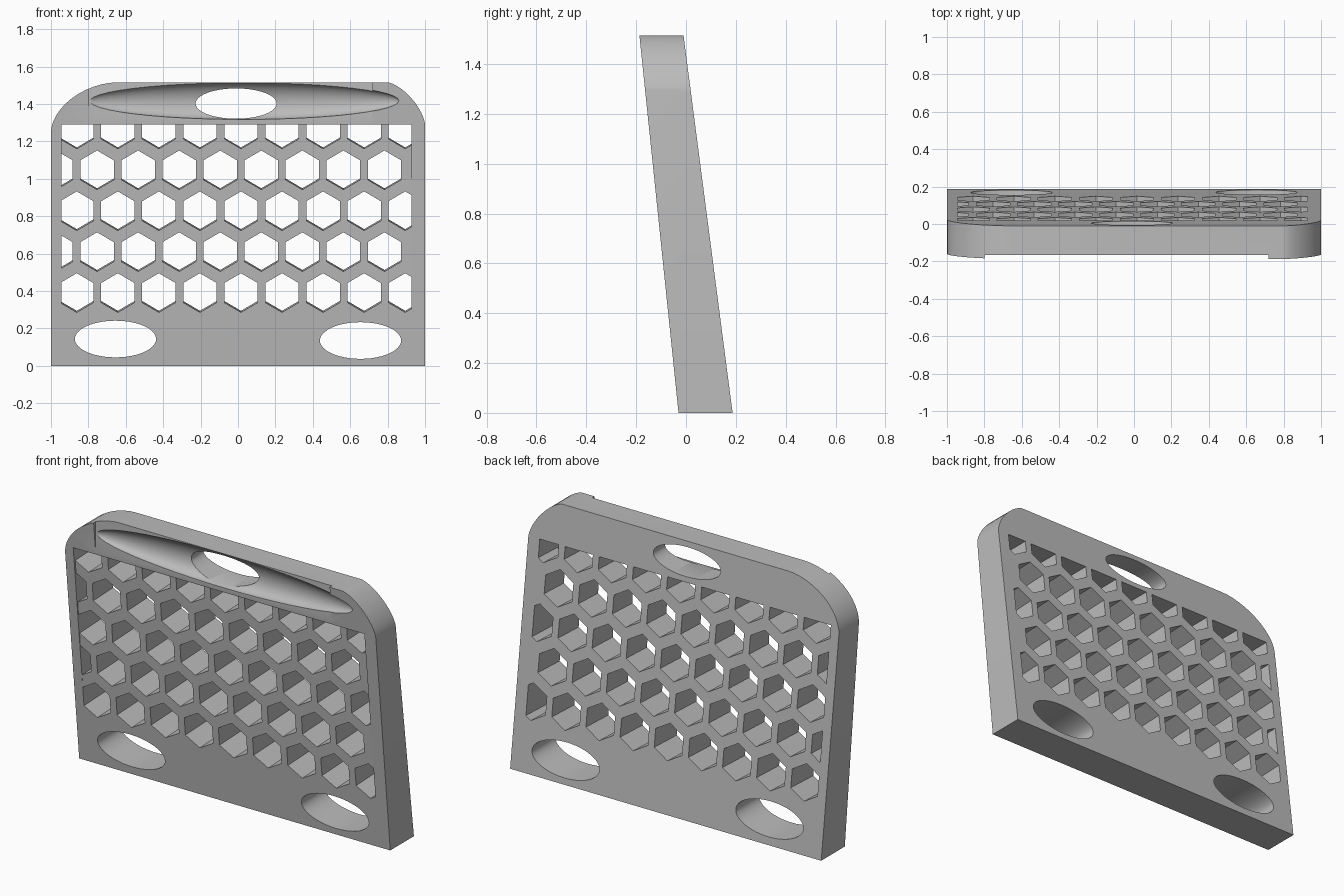
import bpy, bmesh, math
from mathutils import Vector

if "Cube" in bpy.data.objects:
    bpy.data.objects.remove(bpy.data.objects["Cube"])

TOP = 1.515
front_y = lambda z: -0.03 - 0.157 * z / TOP
back_y = lambda z: 0.187 - 0.197 * z / TOP

grey = bpy.data.materials.new("warm_grey")
grey.diffuse_color = (0.5, 0.5, 0.5, 1)
grey.use_nodes = True
grey.node_tree.nodes["Principled BSDF"].inputs["Base Color"].default_value = grey.diffuse_color


def make_object(name, bm):
    bmesh.ops.recalc_face_normals(bm, faces=bm.faces)
    mesh = bpy.data.meshes.new(name)
    bm.to_mesh(mesh)
    bm.free()
    mesh.materials.append(grey)
    obj = bpy.data.objects.new(name, mesh)
    bpy.context.collection.objects.link(obj)
    return obj


def add_prism(bm, outline, y0, y1):
    """Prism from an (x, z) outline; y0 and y1 give the end depth at height z."""
    a = [bm.verts.new((x, y0(z), z)) for x, z in outline]
    b = [bm.verts.new((x, y1(z), z)) for x, z in outline]
    bm.faces.new(a)
    bm.faces.new(b[::-1])
    n = len(a)
    for i in range(n):
        j = (i + 1) % n
        bm.faces.new((a[i], b[i], b[j], a[j]))


def boolean(target, cutter, operation="DIFFERENCE"):
    cutter.hide_render = True
    mod = target.modifiers.new("cut", "BOOLEAN")
    mod.operation = operation
    mod.solver = "EXACT"
    mod.object = cutter
    bpy.context.view_layer.objects.active = target
    bpy.ops.object.modifier_apply(modifier=mod.name)
    bpy.data.objects.remove(cutter)


def ellipse(cx, cz, rx, rz, n, start=0.0):
    return [(cx + rx * math.cos(start + math.tau * i / n),
             cz + rz * math.sin(start + math.tau * i / n)) for i in range(n)]


def corner(cx, cz, rx, rz, power, n=12):
    """Corner curve from the side edge up to the top edge."""
    pts = []
    for i in range(n + 1):
        t = math.pi / 2 * i / n
        pts.append((cx + rx * math.cos(t) ** (2 / power) if i < n else cx,
                    cz + rz * math.sin(t) ** (2 / power) if i else cz))
    return pts


def box(name, x0, x1, z0, z1, y0, y1):
    bm = bmesh.new()
    add_prism(bm, [(x0, z0), (x1, z0), (x1, z1), (x0, z1)], y0, y1)
    return make_object(name, bm)


# Leaning panel with two unequal rounded top corners
bm = bmesh.new()
outline = [(-1, 0), (1, 0)]
outline += corner(0.8, 1.29, 0.2, TOP - 1.29, 1.5)
outline += corner(-0.65, 1.25, -0.35, TOP - 1.25, 1.8)[::-1]
add_prism(bm, outline, front_y, back_y)
panel = make_object("ventilated_panel", bm)

# Shallow front recess around the lattice, fading out towards the bottom
boolean(panel, box("lattice_recess", -0.945, 0.927, 0.35, 1.29,
                   lambda z: -0.5,
                   lambda z: front_y(z) - 0.001 + 0.013 * (z - 0.35) / 0.94))

# Thinned top front edge
boolean(panel, box("top_edge_recess", -0.8, 0.72, 1.3, 1.6,
                   lambda z: -0.5,
                   lambda z: front_y(z) - 0.001 + 0.022 * (z - 1.3) / 0.215))

# Long scooped hollow along the top
bm = bmesh.new()
bmesh.ops.create_uvsphere(bm, u_segments=48, v_segments=24, radius=1)
for v in bm.verts:
    x, y, z = v.co
    h = 1.417 + 0.1 * y
    v.co = Vector((0.03 + 0.83 * z, front_y(h) + 0.075 * x, h))
boolean(panel, make_object("scoop", bm))

# Hexagonal lattice holes, clipped to a rectangular window
bm = bmesh.new()
PITCH = 0.2195
for row in range(5):
    first = -0.862 if row % 2 == 0 else -0.973
    for col in range(9):
        cx, cz = first + PITCH * col, 0.393 + 0.2195 * row
        add_prism(bm, ellipse(cx, cz, 0.103, 0.105, 6, math.pi / 2),
                  lambda z: -0.4, lambda z: 0.4)
for v in bm.verts:
    v.co.z += 0.04 * v.co.y
holes = make_object("lattice_holes", bm)
window = box("lattice_window", -0.945, 0.927, 0.2, 1.29,
             lambda z: -0.35, lambda z: 0.35)
boolean(holes, window, "INTERSECT")
boolean(panel, holes)

# Oval holes: two at the foot, one through the scoop
bm = bmesh.new()
for cx, cz, rz in ((-0.655, 0.143, 0.098), (0.655, 0.135, 0.098), (-0.01, 1.402, 0.081)):
    add_prism(bm, ellipse(cx, cz, 0.217, rz, 48), lambda z: -0.4, lambda z: 0.4)
boolean(panel, make_object("oval_holes", bm))

# Smooth curved walls, keep the edges sharp
bpy.ops.object.select_all(action="DESELECT")
panel.select_set(True)
bpy.context.view_layer.objects.active = panel
bpy.ops.object.shade_smooth_by_angle(angle=math.radians(30))
